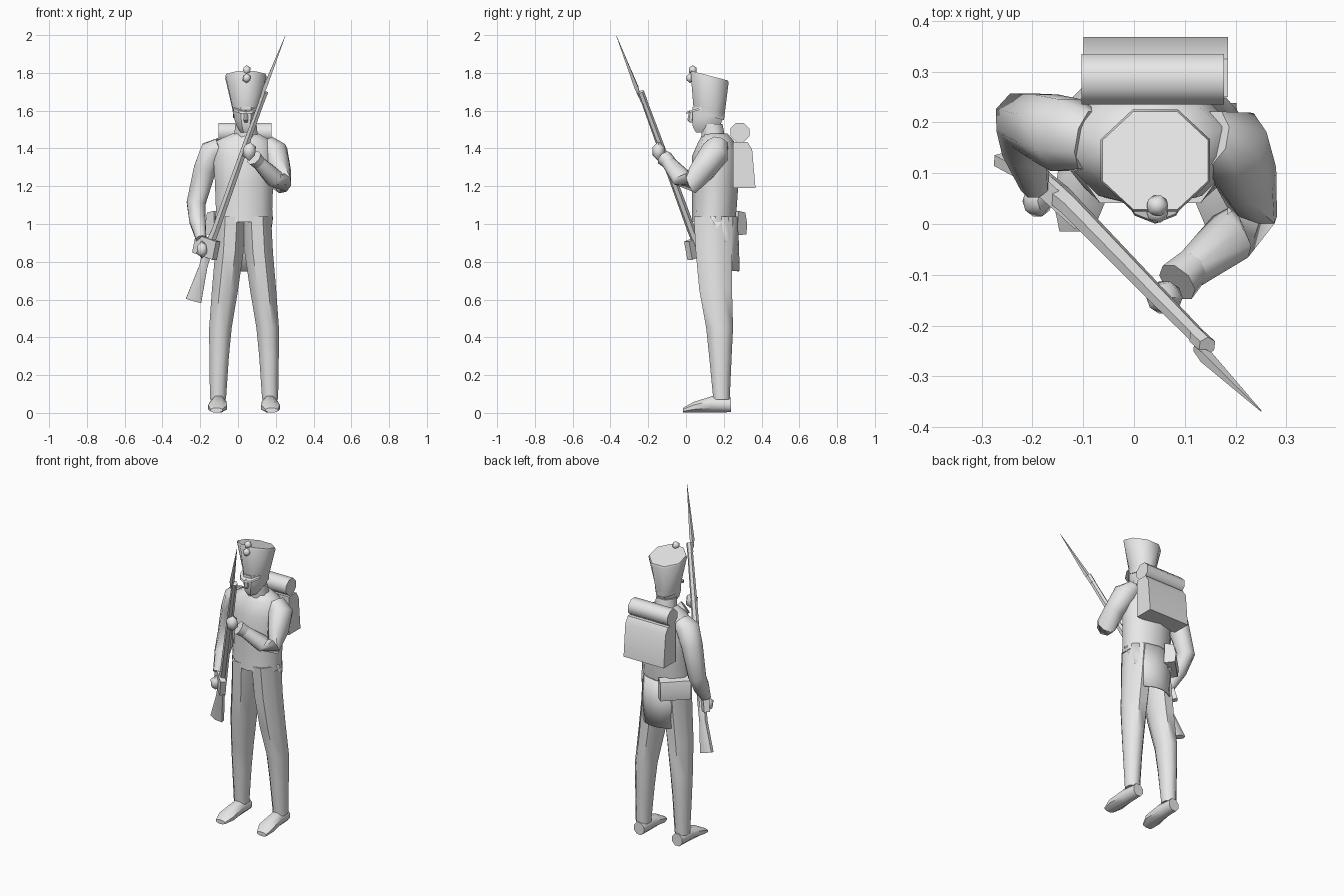
import bpy, bmesh, math
from mathutils import Vector, Matrix

cube = bpy.data.objects.get("Cube")
if cube:
    bpy.data.objects.remove(cube, do_unlink=True)

grey = bpy.data.materials.new("plain grey")
grey.use_nodes = True
grey.diffuse_color = (0.8, 0.8, 0.8, 1)
grey.node_tree.nodes["Principled BSDF"].inputs["Base Color"].default_value = (0.8, 0.8, 0.8, 1)

MID = 0.032  # middle of the body across x


def finish(name, bm, angle=50):
    bmesh.ops.recalc_face_normals(bm, faces=bm.faces)
    mesh = bpy.data.meshes.new(name)
    bm.to_mesh(mesh)
    bm.free()
    obj = bpy.data.objects.new(name, mesh)
    bpy.context.collection.objects.link(obj)
    mesh.materials.append(grey)
    bpy.ops.object.select_all(action='DESELECT')
    obj.select_set(True)
    bpy.context.view_layer.objects.active = obj
    bpy.ops.object.shade_smooth_by_angle(angle=math.radians(angle))
    return obj


def tube(name, rings, n=8, axis=None, ref=(0, 1, 0), angle=50):
    """Loft through elliptical rings (x, y, z, a, b); rings follow the path unless axis is set."""
    bm = bmesh.new()
    pts = [Vector(r[:3]) for r in rings]
    loops = []
    for i, r in enumerate(rings):
        t = Vector(axis) if axis else pts[min(i + 1, len(pts) - 1)] - pts[max(i - 1, 0)]
        t.normalize()
        u = Vector(ref).cross(t).normalized()
        v = t.cross(u)
        loop = []
        for k in range(n):
            w = 2 * math.pi * (k + 0.5) / n
            s = 1 / math.cos(math.pi / n) ** 0.5
            loop.append(bm.verts.new(pts[i] + s * (u * r[3] * math.cos(w) + v * r[4] * math.sin(w))))
        loops.append(loop)
    for a, b in zip(loops, loops[1:]):
        for k in range(n):
            bm.faces.new((a[k], a[(k + 1) % n], b[(k + 1) % n], b[k]))
    bm.faces.new(loops[0])
    bm.faces.new(loops[-1])
    return finish(name, bm, angle)


def prism(name, profile, width, x=0, y=0, turn=0):
    """Extrude a (y, z) profile along x, then turn it about z."""
    bm = bmesh.new()
    face = bm.faces.new([bm.verts.new((-width / 2, p, q)) for p, q in profile])
    res = bmesh.ops.extrude_face_region(bm, geom=[face])
    moved = [g for g in res["geom"] if isinstance(g, bmesh.types.BMVert)]
    bmesh.ops.translate(bm, verts=moved, vec=(width, 0, 0))
    bm.transform(Matrix.Translation((x, y, 0)) @ Matrix.Rotation(math.radians(turn), 4, 'Z'))
    return finish(name, bm, 30)


def ball(name, loc, size, detail=1):
    bm = bmesh.new()
    bmesh.ops.create_icosphere(bm, subdivisions=detail, radius=1)
    bm.transform(Matrix.Translation(loc) @ Matrix.Diagonal((*size, 1)))
    return finish(name, bm)


# Legs and feet, one pair
for side, label in ((1, "left"), (-1, "right")):
    leg = [(1.04, .068, .145, .078, .108), (.85, .078, .148, .078, .1), (.65, .101, .157, .072, .09),
           (.45, .125, .178, .062, .074), (.3, .132, .182, .054, .062), (.07, .138, .188, .044, .045)]
    tube(label + "_leg", [(MID + side * dx, y, z, a, b) for z, dx, y, a, b in leg], 8, (0, 0, 1))
    foot = [(.135, .238, .042, .036, .04), (.136, .14, .046, .043, .045),
            (.14, .04, .03, .052, .029), (.146, -.015, .014, .034, .013)]
    tube(label + "_shoe", [(MID + side * dx, y, z, a, b) for dx, y, z, a, b in foot], 8,
         (0, -1, 0), (0, 0, 1))

# Coat body with shoulders, and collar
tube("coat_body", [(MID, .145, 1.01, .155, .112), (MID, .15, 1.08, .153, .115),
                   (MID, .155, 1.22, .158, .12), (MID, .155, 1.36, .168, .12),
                   (MID, .16, 1.44, .15, .09), (.04, .155, 1.48, .07, .062)], 10, (0, 0, 1))
tube("collar", [(.042, .145, 1.46, .066, .064), (.042, .135, 1.53, .058, .06)], 8, (0, 0, 1))

# Coat tails: an open curved skirt tapering down the back
bm = bmesh.new()
rows = []
for z, half, rx, ry in ((1.04, 100, .157, .12), (.9, 65, .15, .128), (.75, 45, .14, .132)):
    row = []
    for k in range(-3, 4):
        w = math.radians(half * k / 3)
        row.append(bm.verts.new((MID + rx * math.sin(w), .152 + ry * math.cos(w), z)))
    rows.append(row)
for a, b in zip(rows, rows[1:]):
    for k in range(6):
        bm.faces.new((a[k], a[k + 1], b[k + 1], b[k]))
tails = finish("coat_tails", bm)
solid = tails.modifiers.new("thickness", 'SOLIDIFY')
solid.thickness = 0.008

# Arms
tube("right_arm", [(-.09, .165, 1.41, .05, .06), (-.135, .175, 1.385, .068, .075),
                   (-.175, .19, 1.29, .062, .068), (-.222, .205, 1.11, .052, .055),
                   (-.215, .15, 1.02, .045, .048), (-.195, .075, .92, .028, .03)])
tube("left_arm", [(.15, .17, 1.425, .05, .055), (.195, .155, 1.38, .07, .075),
                  (.222, .09, 1.29, .058, .068), (.232, .025, 1.215, .048, .058),
                  (.19, -.025, 1.245, .05, .052), (.10, -.10, 1.335, .034, .034)])

# Hands and cuffs
ball("right_hand", (-.19, .045, .865), (.033, .035, .046))
ball("left_hand", (.06, -.145, 1.385), (.04, .037, .052))
tube("left_cuff", [(.115, -.085, 1.32, .036, .036), (.085, -.115, 1.35, .042, .042)])
bm = bmesh.new()
bmesh.ops.create_cube(bm, size=1)
bm.transform(Matrix.Translation((-.168, .06, .878)) @ Matrix.Rotation(math.radians(-42), 4, 'Z')
             @ Matrix.Rotation(math.radians(15), 4, 'Y') @ Matrix.Diagonal((.15, .035, .1, 1)))
finish("right_cuff", bm, 30)

# Head, face and neck
tube("head", [(.042, .11, 1.485, .03, .06), (.042, .108, 1.515, .05, .075),
              (.042, .115, 1.56, .066, .084), (.042, .115, 1.62, .068, .085)], 8, (0, 0, 1))
tube("nose", [(.042, .03, 1.60, .008, .012), (.042, .024, 1.55, .013, .016),
              (.042, .03, 1.538, .008, .01)], 6, (0, 0, 1))

# Tall flared hat with peak and pompoms
tube("hat", [(.042, .122, 1.57, .07, .085), (.042, .122, 1.61, .073, .09),
             (.042, .125, 1.775, .112, .108), (.042, .125, 1.785, .108, .104)], 8, (0, .26, 1))
tube("hat_peak", [(.042, .085, 1.608, .068, .086), (.042, .085, 1.619, .066, .082)], 10, (0, -.3, 1), angle=30)
ball("upper_pompom", (.046, .036, 1.815), (.024, .024, .026))
ball("lower_pompom", (.046, .022, 1.772), (.024, .022, .026))

# Backpack with a rolled blanket on top
prism("backpack", [(.25, 1.19), (.368, 1.19), (.35, 1.395), (.325, 1.435), (.25, 1.435)], .285, .043)
tube("blanket_roll", [(-.103, .285, 1.485, .052, .052), (.177, .285, 1.485, .052, .052)], 8,
     (1, 0, 0), angle=50)

# Cartridge pouch on the rear right hip
prism("pouch", [(-.035, .94), (.03, .945), (.036, 1.0), (.022, 1.06), (-.03, 1.07)],
      .18, -.085, .235, 45)

# Musket: barrel and stock, then bayonet
tube("musket", [(.142, -.238, 1.695, .015, .015), (.04, -.135, 1.415, .018, .018),
                (-.12, .03, .965, .021, .021), (-.152, .06, .89, .026, .021),
                (-.185, .088, .77, .024, .02), (-.235, .125, .595, .045, .02)], 6)
tube("bayonet_socket", [(.125, -.222, 1.65, .017, .017), (.144, -.24, 1.70, .017, .017)], 6)
tube("bayonet", [(.122, -.245, 1.672, .006, .006), (.142, -.262, 1.722, .012, .012),
                 (.25, -.368, 1.995, .001, .001)], 4)
